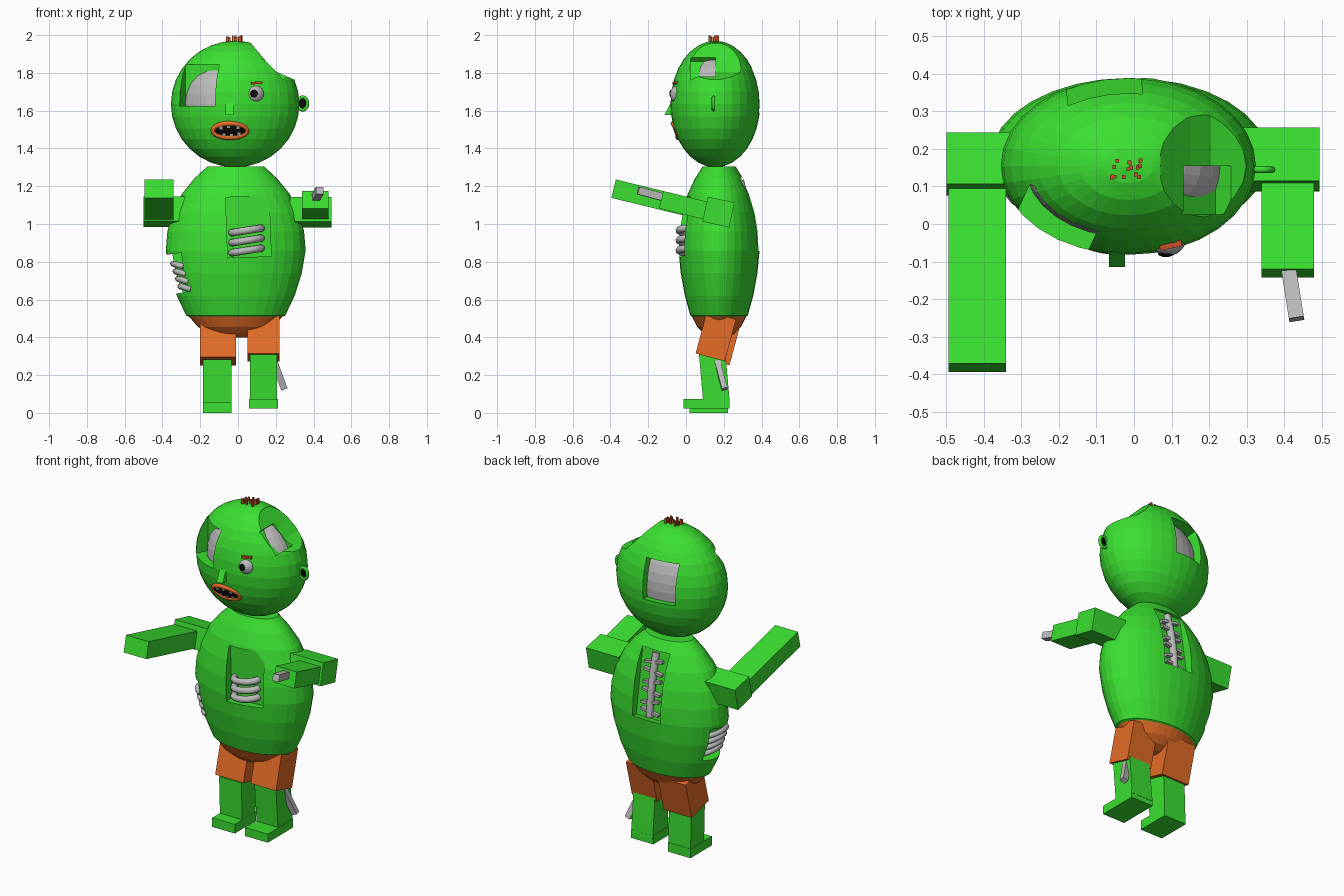
import bpy, bmesh, math, random
from mathutils import Matrix, Vector, Euler

if "Cube" in bpy.data.objects:
    bpy.data.objects.remove(bpy.data.objects["Cube"])

random.seed(4)
D = math.radians


def material(name, rgb):
    m = bpy.data.materials.new(name)
    m.diffuse_color = (*rgb, 1)
    m.use_nodes = True
    m.node_tree.nodes["Principled BSDF"].inputs["Base Color"].default_value = m.diffuse_color
    return m


GREEN = material("zombie green", (0.042, 0.74, 0.03))
ORANGE = material("orange cloth", (0.78, 0.15, 0.02))
BONE = material("bone grey", (0.5, 0.5, 0.5))
RED = material("hair red", (0.6, 0.08, 0.02))
BLACK = material("black", (0.003, 0.003, 0.003))


def finish(name, bm, *mats):
    bmesh.ops.recalc_face_normals(bm, faces=bm.faces)
    me = bpy.data.meshes.new(name)
    bm.to_mesh(me)
    bm.free()
    for m in mats:
        me.materials.append(m)
    ob = bpy.data.objects.new(name, me)
    bpy.context.collection.objects.link(ob)
    return ob


def box(name, c, size, mat=GREEN, rot=(0, 0, 0)):
    bm = bmesh.new()
    e = Euler([D(a) for a in rot])
    bmesh.ops.create_cube(bm, size=1, matrix=Matrix.LocRotScale(Vector(c), e, Vector(size)))
    return finish(name, bm, mat)


def prism(name, xz, y0, y1, mat=GREEN):
    bm = bmesh.new()
    a, b = [[bm.verts.new((x, y, z)) for x, z in xz] for y in (y0, y1)]
    bm.faces.new(a)
    bm.faces.new(b[::-1])
    for i in range(len(xz)):
        bm.faces.new((a[i - 1], a[i], b[i], b[i - 1]))
    return finish(name, bm, mat)


def ball(name, c, radii, mat, seg=32, rings=16, rot=(0, 0, 0)):
    bm = bmesh.new()
    e = Euler([D(a) for a in rot])
    bmesh.ops.create_uvsphere(bm, u_segments=seg, v_segments=rings, radius=1,
                              matrix=Matrix.LocRotScale(Vector(c), e, Vector(radii)))
    return finish(name, bm, mat)


def tube(name, pts, r, mat, cyclic=False):
    cu = bpy.data.curves.new(name, 'CURVE')
    cu.dimensions = '3D'
    cu.bevel_depth, cu.bevel_resolution, cu.use_fill_caps = r, 2, True
    sp = cu.splines.new('POLY')
    sp.points.add(len(pts) - 1)
    for p, q in zip(sp.points, pts):
        p.co = (*q, 1)
    sp.use_cyclic_u = cyclic
    tmp = bpy.data.objects.new("tmp", cu)
    me = bpy.data.meshes.new_from_object(tmp)
    bpy.data.objects.remove(tmp)
    me.name = name
    me.materials.clear()
    me.materials.append(mat)
    ob = bpy.data.objects.new(name, me)
    bpy.context.collection.objects.link(ob)
    for f in me.polygons:
        f.use_smooth = True
    return ob


def carve(ob, cutters):
    """Cut wounds out of a solid, then drop the cutters."""
    for c in cutters:
        c.hide_render = True
        m = ob.modifiers.new("wound", 'BOOLEAN')
        m.operation, m.solver, m.object = 'DIFFERENCE', 'EXACT', c
    bpy.context.view_layer.update()
    dg = bpy.context.evaluated_depsgraph_get()
    me = bpy.data.meshes.new_from_object(ob.evaluated_get(dg))
    ob.modifiers.clear()
    ob.data = me
    for c in cutters:
        bpy.data.objects.remove(c)


# Torso: elliptical lathe, orange below the waist
profile = [(0.07, 0.4), (0.14, 0.42), (0.2, 0.455), (0.247, 0.51), (0.262, 0.515),
           (0.312, 0.62), (0.35, 0.74), (0.37, 0.86), (0.362, 0.96), (0.335, 1.06),
           (0.285, 1.16), (0.22, 1.24), (0.15, 1.305)]
N = 32
bm = bmesh.new()
rows = [[bm.verts.new((-0.012 + r * math.cos(2 * math.pi * i / N),
                       0.175 + 0.58 * r * math.sin(2 * math.pi * i / N), z))
         for i in range(N)] for r, z in profile]
for a, b in zip(rows, rows[1:]):
    for i in range(N):
        j = (i + 1) % N
        bm.faces.new((a[i], a[j], b[j], b[i]))
bm.faces.new(rows[0])
bm.faces.new(rows[-1])
for f in bm.faces:
    f.material_index = int(f.calc_center_median().z < 0.511)
torso = finish("torso", bm, GREEN, ORANGE)
carve(torso, [
    box("chest_cut", (0.055, -0.09, 0.985), (0.23, 0.22, 0.32), rot=(0, -2, 0)),
    box("side_cut", (-0.385, 0.14, 0.73), (0.20, 0.24, 0.21), rot=(0, -8, 0)),
    box("back_cut", (0.0, 0.395, 1.06), (0.19, 0.17, 0.40), rot=(9, 0, 0)),
])

# Ribs in the chest and in the left side
for k in range(3):
    z = 0.86 + 0.053 * k
    arc = [D(180 + 15 * i) for i in range(13)]
    tube(f"chest_rib_{k}", [(0.045 + 0.077 * math.cos(t), 0.02 + 0.055 * math.sin(t),
                             z + 0.012 * math.cos(t)) for t in arc], 0.02, BONE)
for k in range(4):
    z = 0.655 + 0.04 * k
    arc = [D(90 + 15 * i) for i in range(13)]
    tube(f"side_rib_{k}", [(-0.25 - 0.013 * k + 0.055 * math.cos(t), 0.145 + 0.09 * math.sin(t),
                            z - 0.015 * math.cos(t)) for t in arc], 0.016, BONE)

# Spine with cross processes
spine = [(0.0, 0.285, 1.23), (0.0, 0.318, 1.1), (0.0, 0.338, 0.98), (0.0, 0.348, 0.86)]
tube("spine", spine, 0.022, BONE)
for k in range(6):
    z = 1.18 - 0.058 * k
    y = 0.305 + 0.04 * min(1, (1.18 - z) / 0.25)
    box(f"vertebra_{k}", (0, y, z), (0.12, 0.022, 0.016), BONE, (0, 10 * (-1) ** k, 0))

# Head with torn openings over a grey skull
HC = (-0.015, 0.155, 1.635)
head = ball("head", HC, (0.34, 0.237, 0.335), GREEN)
carve(head, [
    prism("crown_cut", [(0.07, 1.955), (0.15, 1.86), (0.205, 1.805), (0.33, 1.75),
                        (0.45, 1.75), (0.45, 2.1), (0.07, 2.1)], -0.01, 0.3),
    box("crown_pocket", (0.236, 0.09, 1.87), (0.16, 0.13, 0.2), rot=(0, 47, 0)),
    box("brow_cut", (-0.222, -0.03, 1.735), (0.215, 0.2, 0.22), rot=(0, 0, -25)),
    box("nape_cut", (-0.08, 0.375, 1.71), (0.2, 0.2, 0.24), rot=(8, 0, 4)),
])
ball("skull", HC, (0.274, 0.191, 0.27), BONE)

# Eye, pupil and brow
ball("eye", (0.09, -0.035, 1.687), (0.05, 0.05, 0.05), BONE, 24, 12)
ball("pupil", (0.085, -0.08, 1.69), (0.021, 0.008, 0.021), BLACK, 16, 8)
box("eyebrow", (0.098, -0.055, 1.747), (0.06, 0.02, 0.013), RED, (0, -4, 12))

# Wedge nose
nose = box("nose", (-0.045, -0.085, 1.61), (0.042, 0.06, 0.068))
for v in nose.data.vertices:
    if v.co.y < -0.1 and v.co.z > 1.61:
        v.co.y += 0.035


# Mouth: lips, dark opening, teeth, all tilted with the chin
def mouth_y(z):
    return -0.055 - 0.35 * (z - 1.495)


ring = []
for i in range(24):
    t = 2 * math.pi * i / 24
    z = 1.495 + 0.037 * math.sin(t)
    ring.append((-0.042 + 0.09 * math.cos(t), mouth_y(z) + 0.01 * math.cos(t) ** 2, z))
tube("lips", ring, 0.014, ORANGE, True)
ball("mouth_opening", (-0.042, -0.054, 1.495), (0.085, 0.01, 0.036), BLACK, 24, 8, (19, 0, 0))
for k, (x, z) in enumerate([(-0.09, 1.511), (-0.05, 1.518), (0.0, 1.512),
                            (-0.075, 1.475), (-0.035, 1.47), (0.005, 1.478)]):
    box(f"tooth_{k}", (x, mouth_y(z) - 0.003, z), (0.016, 0.014, 0.016), BONE, (19, 0, 0))

# Ear ring with dark inside
EAR = (0.342, 0.145, 1.638)
tube("ear", [(EAR[0] + 0.026 * math.cos(D(20 * i)), EAR[1], EAR[2] + 0.034 * math.sin(D(20 * i)))
             for i in range(18)], 0.009, GREEN, True)
ball("ear_hole", EAR, (0.024, 0.004, 0.032), BLACK, 16, 8)

# Hair tuft
for k in range(16):
    x, y = random.uniform(-0.075, 0.025), random.uniform(0.12, 0.18)
    box(f"hair_{k}", (x, y, 1.972), (0.01, 0.01, random.uniform(0.035, 0.055)), RED)

# Arms held forward; the right one ends in a bone stump
box("left_upper_arm", (-0.39, 0.16, 1.065), (0.22, 0.14, 0.135), rot=(-13, 0, 0))
box("left_forearm", (-0.418, -0.15, 1.13), (0.153, 0.48, 0.10), rot=(-13.7, 0, 0))
box("right_upper_arm", (0.385, 0.172, 1.063), (0.22, 0.145, 0.135), rot=(-12, 0, 0))
box("right_forearm", (0.41, -0.015, 1.10), (0.14, 0.24, 0.095), rot=(-13.7, 0, 0))
box("arm_bone", (0.422, -0.182, 1.158), (0.04, 0.15, 0.04), BONE, (-15, 0, 9))

# Legs
box("left_thigh", (-0.105, 0.178, 0.385), (0.19, 0.17, 0.23), ORANGE, (-15, 0, 0))
box("right_thigh", (0.135, 0.158, 0.405), (0.17, 0.16, 0.23), ORANGE, (-15, 0, 0))
box("left_shin", (-0.11, 0.152, 0.15), (0.15, 0.13, 0.27), rot=(2, 0, 0))
box("right_shin", (0.135, 0.15, 0.185), (0.145, 0.14, 0.28), rot=(5, 0, 0))
box("left_foot", (-0.11, 0.12, 0.028), (0.152, 0.205, 0.056))
box("right_foot", (0.135, 0.108, 0.048), (0.152, 0.245, 0.052))
box("leg_bone", (0.218, 0.185, 0.2), (0.035, 0.03, 0.16), BONE, (14, -20, 0))
